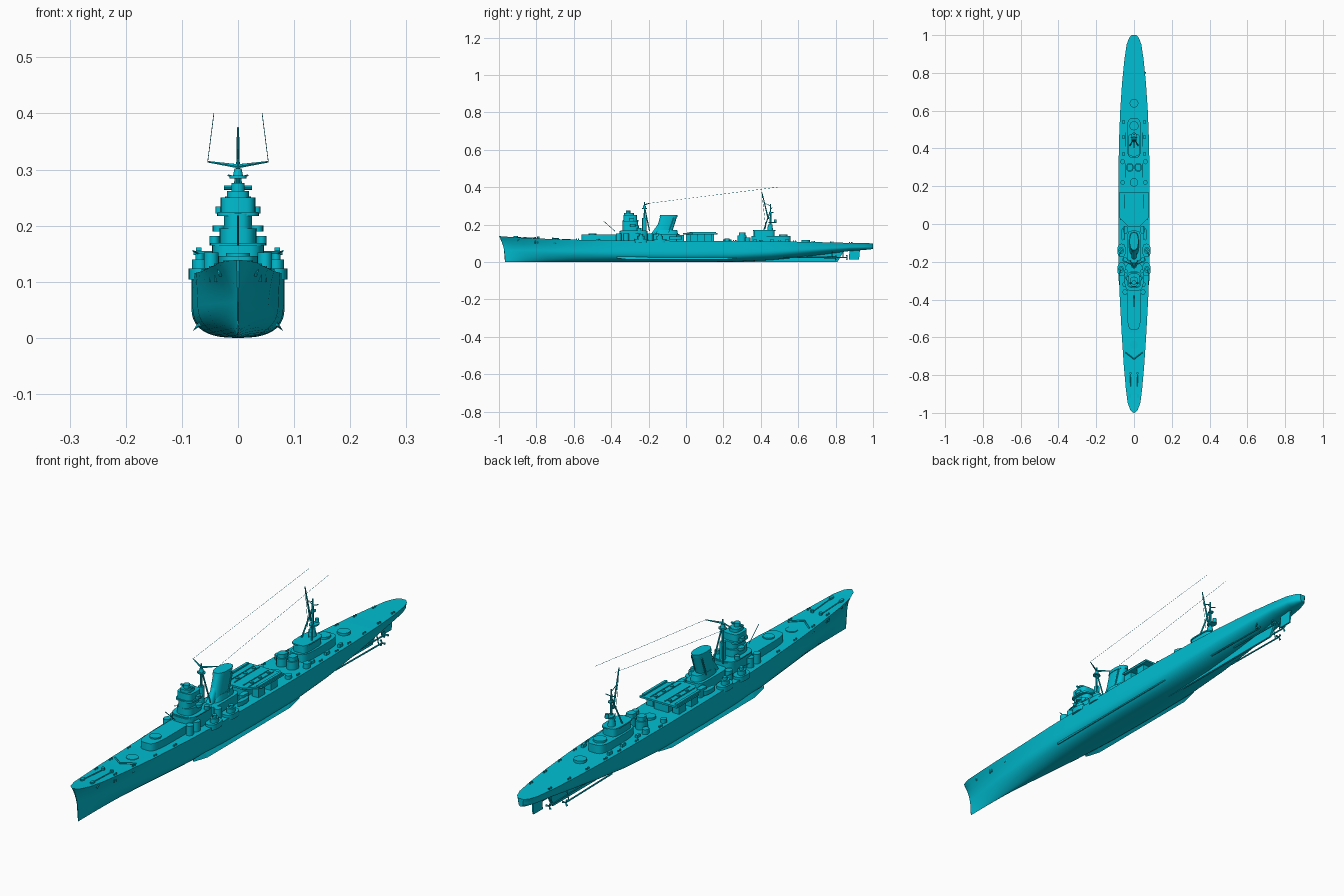
import bpy, bmesh, math
from mathutils import Vector

paint = bpy.data.materials.new("cyan_paint")
paint.diffuse_color = (0.0, 0.52, 0.65, 1)


def finish(name, bm, smooth=30):
    bmesh.ops.recalc_face_normals(bm, faces=bm.faces)
    me = bpy.data.meshes.new(name)
    bm.to_mesh(me)
    bm.free()
    ob = bpy.data.objects.new(name, me)
    bpy.context.collection.objects.link(ob)
    me.materials.append(paint)
    if smooth:
        bpy.ops.object.select_all(action='DESELECT')
        ob.select_set(True)
        bpy.context.view_layer.objects.active = ob
        bpy.ops.object.shade_smooth_by_angle(angle=math.radians(smooth))
    return ob


def loft(name, rings, smooth=30):
    bm = bmesh.new()
    vs = [[bm.verts.new(p) for p in r] for r in rings]
    n = len(vs[0])
    for a, b in zip(vs, vs[1:]):
        for i in range(n):
            j = (i + 1) % n
            bm.faces.new((a[i], a[j], b[j], b[i]))
    bm.faces.new(vs[0])
    bm.faces.new(vs[-1])
    return finish(name, bm, smooth)


# superellipse block: p=2 round, larger p = boxier; top can be scaled and raked
def oval(name, x, y, rx, ry, z0, z1, p=2, n=20, top=1.0, rake=0.0):
    def ring(z, s, dy):
        out = []
        for i in range(n):
            a = 2 * math.pi * i / n
            c, d = math.cos(a), math.sin(a)
            out.append((x + s * rx * math.copysign(abs(c) ** (2 / p), c),
                        y + dy + s * ry * math.copysign(abs(d) ** (2 / p), d), z))
        return out
    return loft(name, [ring(z0, 1, 0), ring(z1, top, rake)])


# straight prism from an outline; axis 'z' uses (x, y), axis 'x' uses (y, z)
def prism(name, pts, lo, hi, axis='z'):
    if axis == 'z':
        return loft(name, [[(a, b, h) for a, b in pts] for h in (lo, hi)], 0)
    return loft(name, [[(h, a, b) for a, b in pts] for h in (lo, hi)], 0)


def box(name, x, y, z0, z1, sx, sy):
    return prism(name, [(x - sx, y - sy), (x + sx, y - sy), (x + sx, y + sy), (x - sx, y + sy)], z0, z1)


def rod(name, a, b, r=0.002, n=6, r2=None):
    a, b = Vector(a), Vector(b)
    q = (b - a).to_track_quat('Z', 'Y')
    rings = []
    for c, rr in ((a, r), (b, r2 or r)):
        rings.append([c + q @ Vector((rr * math.cos(2 * math.pi * i / n), rr * math.sin(2 * math.pi * i / n), 0))
                      for i in range(n)])
    return loft(name, rings)


# hull stations: y, deck half width, waterline half width, keel z, deck z, bilge fullness
STATIONS = [
    (-.968, .003, .001, .000, .139, 1.2), (-.955, .020, .003, .000, .137, 1.2),
    (-.92, .034, .009, .000, .134, 1.2), (-.86, .043, .019, .000, .129, 1.3),
    (-.75, .054, .035, .000, .124, 1.5), (-.6, .064, .054, .000, .119, 1.8),
    (-.4, .075, .072, .000, .116, 2.2), (-.2, .081, .081, .000, .114, 2.5),
    (.0, .083, .083, .000, .113, 2.6), (.25, .083, .083, .001, .112, 2.5),
    (.45, .079, .078, .010, .110, 2.2), (.6, .073, .070, .024, .108, 2.0),
    (.75, .063, .058, .042, .105, 1.9), (.87, .051, .046, .058, .102, 2.0),
    (.95, .039, .034, .064, .101, 2.2), (.985, .026, .022, .067, .100, 2.4),
    (1.0, .012, .010, .070, .100, 2.4)]


def deck_at(y, k):
    for a, b in zip(STATIONS, STATIONS[1:]):
        if a[0] <= y <= b[0]:
            f = (y - a[0]) / (b[0] - a[0])
            return a[k] + f * (b[k] - a[k])


rings = []
for y, wd, ww, zk, zd, n in STATIONS:
    half = []
    fade = max(0, 1 - (y + .968) / .2)
    for i in range(15):
        if i <= 10:
            a = i / 10 * math.pi / 2
            t = .5 * (1 - math.cos(a) ** (2 / n))
            x = ww * math.sin(a) ** (2 / n)
        else:
            t = .5 + .5 * (i - 10) / 4
            x = ww + (wd - ww) * ((t - .5) * 2) ** 1.5
        half.append((x, y - .032 * fade * t ** 2.5, zk + t * (zd - zk)))
    rings.append([(-x, b, z) for x, b, z in half[:0:-1]] + half)
loft("hull", rings, 35)

# underwater fittings
prism("keel_skeg", [(.2, .0), (.81, .0), (.845, .062), (.6, .035), (.4, .012)], -.004, .004, 'x')
prism("rudder", [(.87, .012), (.925, .012), (.93, .065), (.875, .065)], -.003, .003, 'x')
for s in (-1, 1):
    loft("bilge_keel", [[(s * x, y, z) for x, z in ((.066, .022), (.066 + d, .012 if d > .01 else .02), (.07, .029))]
                        for y, d in ((-.37, .006), (-.3, .015), (.2, .015), (.27, .006))], 0)
    for x, y0, y1, z in ((.05, .52, .80, .022), (.022, .62, .86, .024)):
        rod("propeller_shaft", (s * x, y0, z + .004), (s * x, y1, z), .003, 8)
        rod("shaft_strut", (s * x, y1 - .02, z), (s * (x - .01), y1 - .02, .065), .002)
        for k in range(3):
            a = 2 * math.pi * k / 3
            rod("propeller_blade", (s * x, y1, z), (s * x + .013 * math.cos(a), y1, z + .013 * math.sin(a)), .002, 6, .004)

# forward deckhouse and gun platforms
oval("forward_deckhouse", 0, -.43, .036, .13, .11, .146, 4, 32)
oval("forward_barbette", 0, -.50, .021, .021, .14, .151)
oval("bow_barbette", 0, -.64, .022, .022, .11, .123)
oval("bridge_base", 0, -.28, .046, .075, .11, .165, 4, 24)
oval("bridge_base_deck", 0, -.28, .05, .07, .165, .169, 4, 24)

# bridge tower in stacked tiers
oval("bridge_lower", 0, -.295, .033, .045, .165, .195, 3, 24)
oval("bridge_middle", 0, -.298, .025, .042, .195, .222, 3, 24)
oval("bridge_wing_deck", 0, -.295, .037, .042, .217, .224, 4, 24)
oval("compass_bridge", 0, -.298, .031, .036, .224, .25, 4, 24)
oval("bridge_roof", 0, -.305, .02, .026, .25, .262, 3)
oval("director", 0, -.31, .012, .012, .262, .276)
rod("rangefinder", (-.025, -.31, .268), (.025, -.31, .268), .004, 8)
rod("jack_pole", (0, -.38, .165), (0, -.44, .218), .0015)
for s in (-1, 1):
    oval("bridge_wing_tub", s * .034, -.285, .011, .014, .19, .2)
    oval("searchlight_tub", s * .042, -.25, .009, .011, .165, .182)
    oval("wing_lookout", s * .033, -.29, .007, .012, .222, .234, 3)

# foremast with yard
rod("foremast", (0, -.222, .16), (0, -.222, .32), .006, 10, .003)
oval("foremast_house", 0, -.222, .010, .012, .16, .235)
oval("foremast_top", 0, -.222, .015, .013, .284, .289)
oval("foremast_lamp", 0, -.222, .009, .009, .289, .302, top=.7)
for s in (-1, 1):
    rod("foremast_leg", (s * .02, -.195, .165), (s * .003, -.22, .285), .003)
    rod("yard", (0, -.222, .306), (s * .054, -.195, .314), .004, 6, .0015)
    rod("aerial", (s * .054, -.195, .314), (s * .043, .49, .40), .0006, 4)

# funnel
oval("funnel_house", 0, -.12, .036, .085, .11, .15, 5, 24)
oval("funnel_trunk", 0, -.105, .026, .062, .148, .172, 3, 24, .85, .005)
oval("funnel", 0, -.122, .021, .045, .15, .245, 2.4, 28, 1.0, .03)
oval("funnel_cap", 0, -.094, .023, .047, .24, .252, 2.4, 28, 1.0, .003)
oval("funnel_front_trunk", 0, -.165, .014, .022, .15, .205, 2.5, 20, .8, .035)
for s in (-1, 1):
    rod("steam_pipe", (s * .022, -.095, .15), (s * .022, -.065, .235), .003)

# side sponsons, gun tubs and boats
for s in (-1, 1):
    for y in (-.24, -.14):
        oval("sponson", s * .066, y, .022, .036, .104, .124, 2.5, 20)
        oval("gun_tub", s * .068, y, .014, .018, .124, .14)
        oval("gun_mount", s * .068, y, .008, .01, .14, .15)
        rod("gun_barrel", (s * .068, y, .149), (s * .08, y - .03, .155), .0015)
    for y in (-.36, -.32, -.19):
        oval("deck_tub", s * .048, y, .013, .015, .11, .152)
    oval("boat", s * .06, -.055, .009, .032, .12, .136, 2, 16)
    oval("vent_house", s * .045, -.03, .01, .02, .11, .145, 5)

# aircraft deck with supports, rails and catapults
prism("aircraft_deck", [(-.03, -.015), (.03, -.015), (.079, .035), (.079, .168), (-.079, .168), (-.079, .035)], .148, .155)
box("under_deck_house", 0, .075, .11, .149, .03, .075)
for s in (-1, 1):
    for y in (.045, .12):
        box("deck_support", s * .055, y, .11, .149, .014, .02)
    box("catapult", s * .07, .09, .155, .161, .005, .07)
    for x in (.02, .042):
        box("deck_rail", s * x, .08, .155, .1575, .0015, .075)
    for y in (.04, .09, .14):
        oval("trolley_turntable", s * .031, y, .007, .007, .155, .159, 2, 12)

# midship equipment aft of the aircraft deck
oval("midship_ring", 0, .22, .022, .022, .11, .121, 2, 24)
for s in (-1, 1):
    oval("aft_gun_tub", s * .022, .3, .02, .024, .11, .142)
    oval("aft_gun_mount", s * .022, .3, .015, .017, .142, .157, 3)
    oval("side_gun_tub", s * .06, .33, .012, .014, .108, .13)
    oval("side_gun_tub", s * .06, .22, .011, .013, .108, .126)

# aft deckhouse and barbettes
oval("aft_deckhouse", 0, .455, .038, .105, .105, .14, 4, 32)
oval("aft_control_house", 0, .418, .03, .056, .14, .168, 4, 24)
oval("aft_house_roof", 0, .418, .033, .06, .166, .171, 4, 24)
oval("aft_barbette", 0, .52, .024, .024, .135, .148, 2, 24)
oval("stern_barbette", 0, .64, .023, .023, .1, .117, 2, 24)

# main tripod mast with crane boom
rod("mainmast", (0, .452, .165), (0, .452, .31), .006, 10, .003)
oval("mast_foot", 0, .45, .014, .016, .168, .2, 2, 20, .7)
oval("mast_platform", 0, .462, .016, .022, .208, .213)
oval("mast_lamp", 0, .478, .007, .007, .213, .226)
oval("upper_platform", 0, .455, .009, .012, .262, .266)
rod("crane_boom", (0, .44, .23), (0, .405, .375), .004, 8, .002)
rod("crane_stay", (0, .405, .372), (0, .428, .17), .0008, 4)
rod("boom_link", (0, .452, .3), (0, .42, .315), .0015)
for s in (-1, 1):
    rod("mast_leg", (s * .022, .415, .168), (s * .002, .45, .27), .003)
    rod("mast_yard", (0, .455, .285), (s * .018, .46, .29), .0018)

# deck-edge bollards, lockers, capstans and anchors
for s in (-1, 1):
    for y in (-.8, -.7, -.58, -.47, .26, .4, .5, .58, .68, .78, .88):
        x = deck_at(y, 1) - .009
        for d in (-.006, .006):
            oval("bollard", s * x, y + d, .003, .003, .1, deck_at(y, 4) + .006, 2, 8)
    for y in (.37, .46, .54):
        box("deck_locker", s * .055, y, .1, .121, .005, .01)
    oval("capstan", s * .018, -.79, .006, .006, .12, .135, 2, 12)
    rod("anchor_chain", (s * .018, -.8, .1275), (s * .02, -.9, .133), .002)
    oval("hawse_pipe", s * .021, -.91, .006, .012, .125, .138, 2, 12)
    rod("anchor", (s * .031, -.9, .112), (s * .033, -.89, .122), .004)
    rod("breakwater", (0, -.715, .127), (s * .045, -.68, .124), .003, 4)
